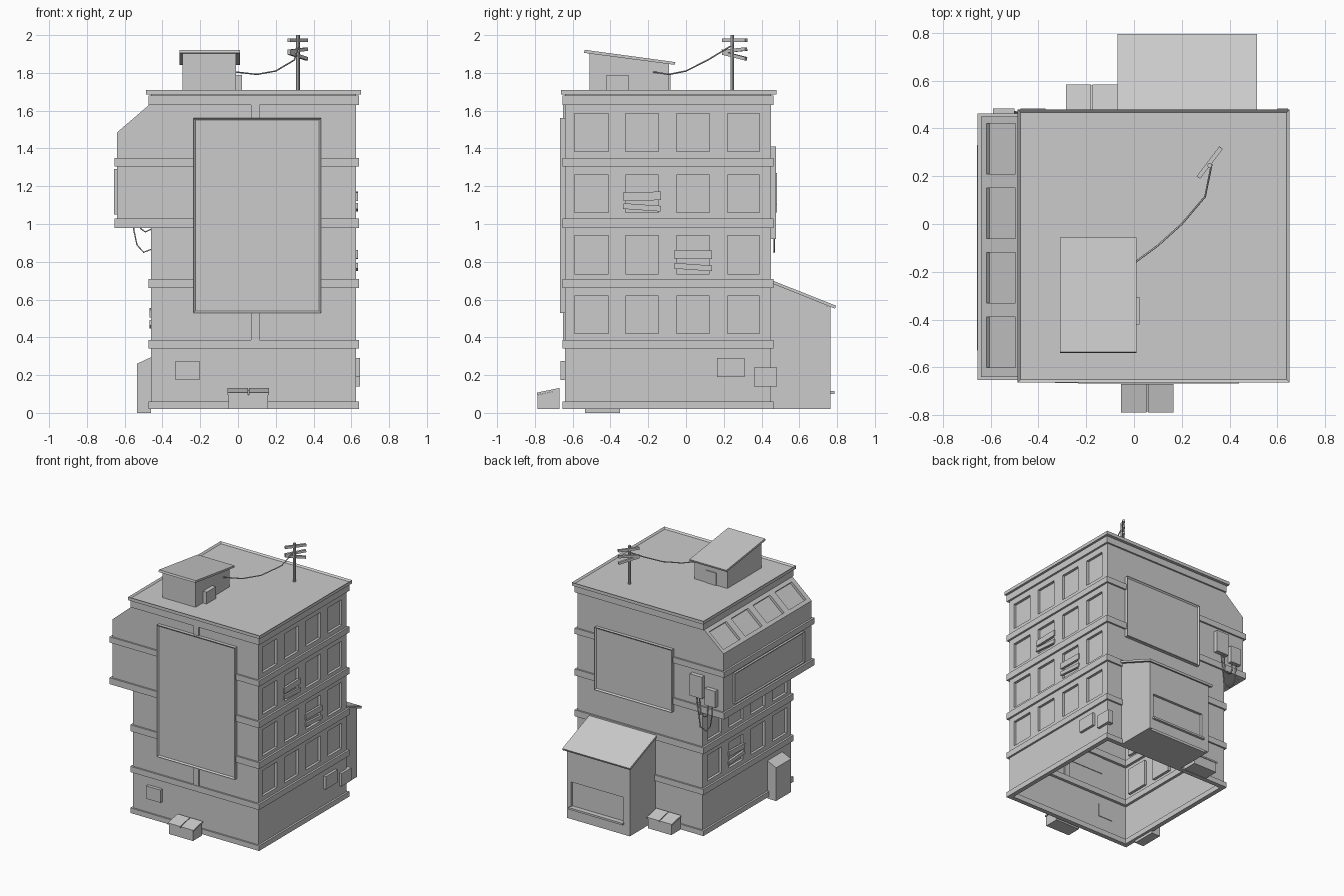
import bpy, bmesh
from mathutils import Vector, Matrix

if "Cube" in bpy.data.objects:
    bpy.data.objects.remove(bpy.data.objects["Cube"])


def finish(name, bm, normals=True):
    if normals:
        bmesh.ops.recalc_face_normals(bm, faces=bm.faces)
    me = bpy.data.meshes.new(name)
    bm.to_mesh(me)
    bm.free()
    ob = bpy.data.objects.new(name, me)
    bpy.context.collection.objects.link(ob)
    return ob


# Box from x, y, z ranges; optionally one face is inset to leave a raised frame
def box(name, x, y, z, face=None, rim=0.015, sink=0.01):
    bm = bmesh.new()
    size = Vector((x[1] - x[0], y[1] - y[0], z[1] - z[0]))
    mid = Vector((sum(x), sum(y), sum(z))) / 2
    bmesh.ops.create_cube(bm, size=1, matrix=Matrix.LocRotScale(mid, None, size))
    bm.normal_update()
    if face:
        f = max(bm.faces, key=lambda q: q.normal.dot(Vector(face)))
        bmesh.ops.inset_individual(bm, faces=[f], thickness=rim, depth=-sink)
    return finish(name, bm)


# Profile extruded along x (points are y, z) or along y (points are x, z)
def prism(name, pts, axis, a, b):
    bm = bmesh.new()
    vs = [bm.verts.new((a, p, q) if axis == 'x' else (p, a, q)) for p, q in pts]
    f = bm.faces.new(vs)
    new = bmesh.ops.extrude_face_region(bm, geom=[f], use_keep_orig=True)['geom']
    d = (b - a, 0, 0) if axis == 'x' else (0, b - a, 0)
    bmesh.ops.translate(bm, vec=d, verts=[v for v in new if isinstance(v, bmesh.types.BMVert)])
    return finish(name, bm)


# Rectangular hoop around the building
def ring(name, x, y, z, t):
    bm = bmesh.new()
    loops = []
    for k, h in ((0, z[0]), (0, z[1]), (t, z[1]), (t, z[0])):
        loops.append([bm.verts.new(p) for p in (
            (x[0] + k, y[0] + k, h), (x[1] - k, y[0] + k, h),
            (x[1] - k, y[1] - k, h), (x[0] + k, y[1] - k, h))])
    for i in range(4):
        a, b = loops[i], loops[(i + 1) % 4]
        for j in range(4):
            bm.faces.new((a[j], a[(j + 1) % 4], b[(j + 1) % 4], b[j]))
    return finish(name, bm)


# Wall sheet cut into cells along u and v; odd cells become recessed windows
def wall(name, origin, u, v, us, vs, depth=0.02):
    o, u, v = Vector(origin), Vector(u), Vector(v)
    inward = -u.cross(v).normalized() * depth
    bm = bmesh.new()

    def quad(*pts):
        bm.faces.new([bm.verts.new(p) for p in pts])
    for i in range(len(us) - 1):
        for j in range(len(vs) - 1):
            c = [o + u * us[i + a] + v * vs[j + b] for a, b in ((0, 0), (1, 0), (1, 1), (0, 1))]
            if i % 2 and j % 2:
                d = [p + inward for p in c]
                quad(*d)
                for k in range(4):
                    n = (k + 1) % 4
                    quad(c[k], c[n], d[n], d[k])
            else:
                quad(*c)
    bmesh.ops.remove_doubles(bm, verts=bm.verts, dist=1e-5)
    return finish(name, bm, False)


# Cable along points
def cable(name, pts, r, res=1):
    cu = bpy.data.curves.new(name, 'CURVE')
    cu.dimensions = '3D'
    cu.bevel_depth, cu.bevel_resolution, cu.use_fill_caps = r, res, True
    sp = cu.splines.new('POLY')
    sp.points.add(len(pts) - 1)
    for p, c in zip(sp.points, pts):
        p.co = (*c, 1)
    ob = bpy.data.objects.new(name, cu)
    bpy.context.collection.objects.link(ob)


X0, X1, Y0, Y1 = -0.46, 0.625, -0.64, 0.45
cols = [Y0, -0.59, -0.41, -0.32, -0.145, -0.05, 0.125, 0.22, 0.39, Y1]
rows = [0.02, 0.42, 0.62, 0.735, 0.94, 1.06, 1.26, 1.385, 1.585, 1.69]

# Main walls, open underneath
wall("right_wall", (X1, 0, 0), (0, 1, 0), (0, 0, 1), cols, rows)
wall("left_wall", (X0, 0, 0), (0, -1, 0), (0, 0, 1), [-c for c in reversed(cols)], rows[:5] + [1.0])
wall("front_wall", (0, Y0, 0), (1, 0, 0), (0, 0, 1), [X0, X1], [0.02, 1.69])
wall("back_wall", (0, Y1, 0), (-1, 0, 0), (0, 0, 1), [-X1, -X0], [0.02, 1.69])

# Overhanging upper storeys on the left with slanted skylights
BX = -0.64
prof = [(BX, 1.0), (BX, 1.485), (X0, 1.64), (X0, 1.0)]
for n, y, s in (("front", Y0, 1), ("back", Y1, -1)):
    bm = bmesh.new()
    bm.faces.new([bm.verts.new((p, y, q)) for p, q in prof[::-s]])
    finish("overhang_" + n, bm, False)
wall("overhang_side", (BX, 0, 0), (0, -1, 0), (0, 0, 1), [-Y1, -Y0], [1.0, 1.485])
sky = [-Y1, -0.42, -0.21, -0.15, 0.06, 0.12, 0.33, 0.39, 0.60, -Y0]
wall("skylight_slope", (BX, 0, 1.485), (0, -1, 0), (0.18, 0, 0.155), sky, [0, 0.12, 0.8, 1])
box("overhang_floor", (BX, X0), (Y0, Y1), (0.985, 1.0))
box("side_sign", (-0.657, BX), (-0.53, 0.33), (1.05, 1.29), (-1, 0, 0), 0.015, 0.008)

# Floor bands
for n, z0, z1, x in (("base", 0.02, 0.06, -0.475), ("first", 0.34, 0.385, -0.475),
                     ("second", 0.66, 0.71, -0.475), ("third", 0.98, 1.03, -0.655),
                     ("fourth", 1.305, 1.35, -0.655), ("top", 1.63, 1.68, -0.475)):
    ring(n + "_band", (x, 0.64), (-0.653, 0.463), (z0, z1), 0.035)

# Roof slab with low parapet
box("roof", (-0.487, 0.652), (-0.663, 0.48), (1.685, 1.71), (0, 0, 1), 0.018, 0.012)

# Billboards and the front pilaster
box("front_pilaster", (0.07, 0.115), (-0.65, -0.63), (0.385, 1.63))
box("front_billboard", (-0.235, 0.44), (-0.667, -0.635), (0.53, 1.56), (0, -1, 0))
box("back_billboard", (-0.21, 0.46), (0.445, 0.476), (0.92, 1.41), (0, 1, 0))

# Boards nailed over broken windows
boards = [("right", X1, -0.2325, 1.147, 0.045, 0.02), ("right", X1, -0.2325, 1.088, 0.03, -0.07),
          ("right", X1, 0.0375, 0.838, 0.045, -0.02), ("right", X1, 0.0375, 0.772, 0.03, -0.07),
          ("left", X0, 0.0375, 0.53, 0.04, 0.04), ("left", X0, 0.0375, 0.47, 0.03, -0.07)]
for side, x, y, z, h, tilt in boards:
    b = box(side + "_board", (-0.009, 0.009), (-0.1, 0.1), (-h / 2, h / 2))
    b.location, b.rotation_euler = (x, y, z), (tilt, 0, 0)

# Wall-mounted boxes
box("front_vent", (-0.33, -0.205), (-0.665, -0.635), (0.175, 0.275))
box("right_vent", (0.62, 0.645), (0.165, 0.31), (0.19, 0.29))
box("corner_vent", (0.60, 0.645), (0.36, 0.483), (0.14, 0.24))
box("meter_large", (-0.475, -0.37), (0.445, 0.483), (1.10, 1.27))
box("meter_small", (-0.59, -0.50), (0.445, 0.483), (1.06, 1.19))
cable("meter_cable_long", [(-0.555, 0.47, 1.06), (-0.552, 0.47, 0.97), (-0.535, 0.466, 0.89),
                           (-0.50, 0.466, 0.85), (-0.45, 0.466, 0.87), (-0.42, 0.47, 1.1)], 0.004)
cable("meter_cable_short", [(-0.52, 0.47, 1.06), (-0.515, 0.47, 0.975), (-0.49, 0.468, 0.958),
                            (-0.455, 0.468, 0.975), (-0.445, 0.47, 1.1)], 0.004)
prism("side_cabinet", [(-0.535, 0.0), (-0.535, 0.26), (X0, 0.295), (X0, 0.0)], 'y', -0.535, -0.35)


# Waste bins with two sloped lids
def bin_at(name, x0, x1, yw, yo):
    prism(name, [(yw, 0.02), (yw, 0.12), (yo, 0.095), (yo, 0.02)], 'x', x0 + 0.006, x1 - 0.006)
    e = 0.005 if yo > yw else -0.005
    m = (x0 + x1) / 2
    for n, a, b in (("a", x0, m - 0.003), ("b", m + 0.003, x1)):
        prism(name + "_lid_" + n, [(yw, 0.12), (yw, 0.132), (yo + e, 0.107), (yo + e, 0.095)], 'x', a, b)


bin_at("front_bin", -0.055, 0.165, -0.67, -0.785)
bin_at("back_bin", -0.285, -0.07, 0.466, 0.58)

# Lean-to shed at the back
prism("shed", [(0.45, 0.02), (0.45, 0.69), (0.745, 0.57), (0.745, 0.02)], 'x', -0.05, 0.495)
wall("shed_back", (0, 0.766, 0), (-1, 0, 0), (0, 0, 1), [-0.495, -0.46, -0.01, 0.05], [0.02, 0.115, 0.31, 0.565])
for n, a, b in (("left", -0.05, -0.03), ("right", 0.475, 0.495)):
    box("shed_jamb_" + n, (a, b), (0.74, 0.7655), (0.02, 0.565))
box("shed_sill", (0.0, 0.47), (0.75, 0.785), (0.10, 0.115))
prism("shed_roof", [(0.455, 0.685), (0.455, 0.702), (0.795, 0.567), (0.788, 0.552)], 'x', -0.07, 0.515)

# Rooftop hut
prism("hut", [(-0.51, 1.695), (-0.51, 1.905), (-0.09, 1.85), (-0.09, 1.695)], 'x', -0.295, -0.01)
prism("hut_roof", [(-0.54, 1.906), (-0.536, 1.922), (-0.056, 1.857), (-0.06, 1.843)], 'x', -0.31, 0.01)
box("hut_side_hatch", (-0.02, 0.022), (-0.42, -0.305), (1.698, 1.79))
box("hut_back_door", (-0.20, -0.11), (-0.1, -0.083), (1.698, 1.795))

# Utility pole, crossbars and drooping line
bpy.ops.mesh.primitive_cylinder_add(vertices=8, radius=0.01, depth=0.305, location=(0.317, 0.245, 1.8475))
bpy.context.object.name = "utility_pole"
for i, (z, t) in enumerate(((1.972, 0.0), (1.92, -0.08), (1.89, 0.2))):
    b = box("crossbar_%d" % i, (-0.078, 0.078), (-0.009, 0.009), (-0.009, 0.009))
    b.location, b.rotation_euler = (0.317, 0.257, z), (0, t, 0.92)
cable("roof_line", [(-0.015, -0.175, 1.805), (0.1, -0.09, 1.792), (0.2, 0.0, 1.81),
                    (0.298, 0.115, 1.868), (0.325, 0.25, 1.95)], 0.004)
